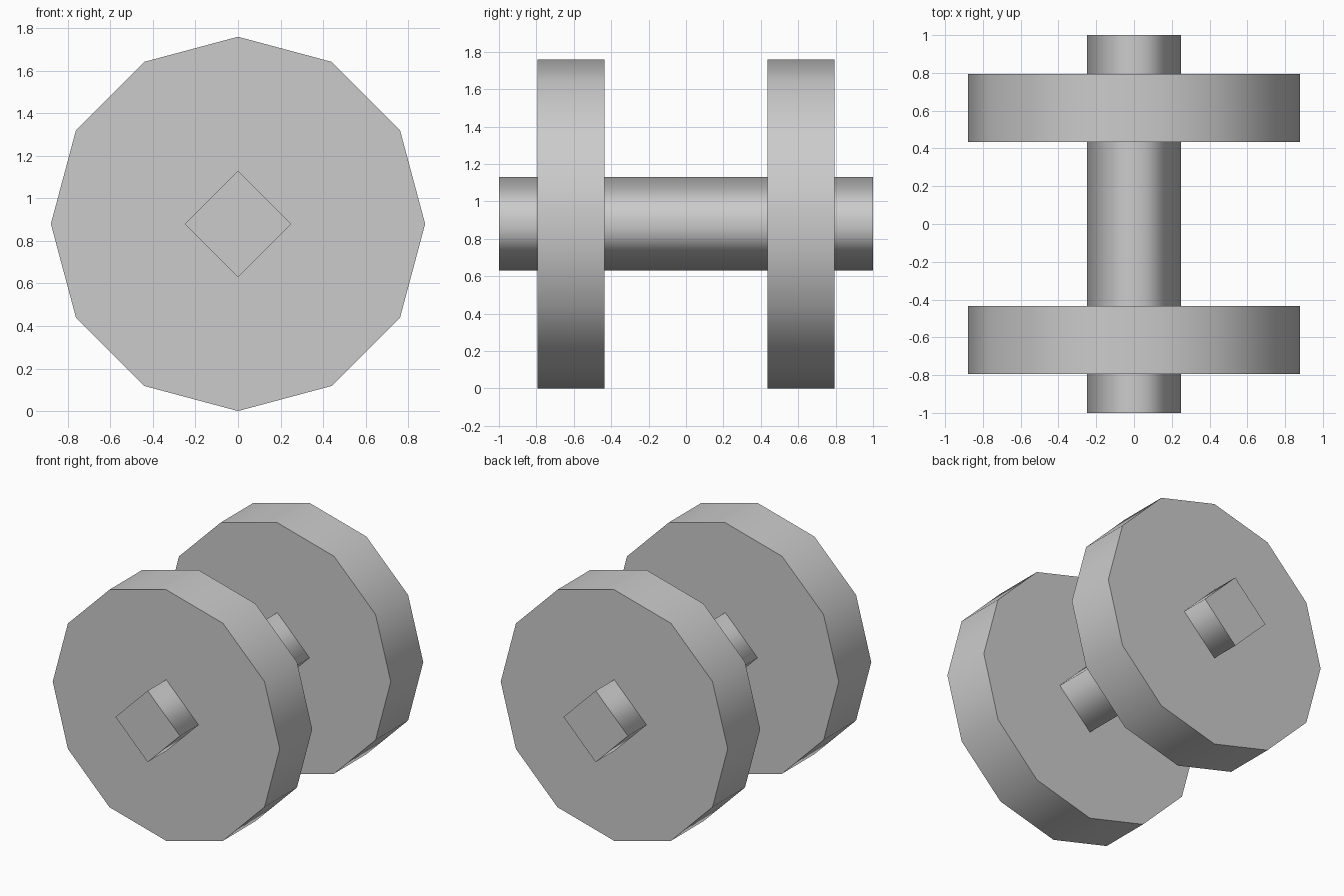
import bpy
import math

if "Cube" in bpy.data.objects:
    bpy.data.objects.remove(bpy.data.objects["Cube"], do_unlink=True)

RADIUS = 0.88      # wheel radius, also the axle height
WHEEL_Y = 0.615    # wheel centre distance from the middle
WHEEL_WIDTH = 0.36

grey = bpy.data.materials.new("plain_grey")
grey.use_nodes = True
colour = (0.6, 0.6, 0.6, 1)
grey.diffuse_color = colour
grey.node_tree.nodes["Principled BSDF"].inputs["Base Color"].default_value = colour


def drum(name, sides, radius, length, y):
    """Prism lying along y, with smooth sides and crisp flat ends."""
    bpy.ops.mesh.primitive_cylinder_add(
        vertices=sides, radius=radius, depth=length,
        location=(0, y, RADIUS), rotation=(math.pi / 2, 0, 0))
    obj = bpy.context.object
    obj.name = name
    bpy.ops.object.transform_apply(location=False, rotation=True, scale=True)
    mesh = obj.data
    mesh.materials.append(grey)
    for face in mesh.polygons:
        face.use_smooth = abs(face.normal.y) < 0.5
    # rim edges lie in a plane of constant y
    for edge in mesh.edges:
        a, b = (mesh.vertices[i].co.y for i in edge.vertices)
        edge.use_edge_sharp = abs(a - b) < 0.001
    return obj


# Square axle standing on its corner, running through both wheels
drum("axle", 4, 0.25, 2, 0)

# Twelve-sided wheels
for name, side in (("front_wheel", -1), ("back_wheel", 1)):
    drum(name, 12, RADIUS, WHEEL_WIDTH, side * WHEEL_Y)
